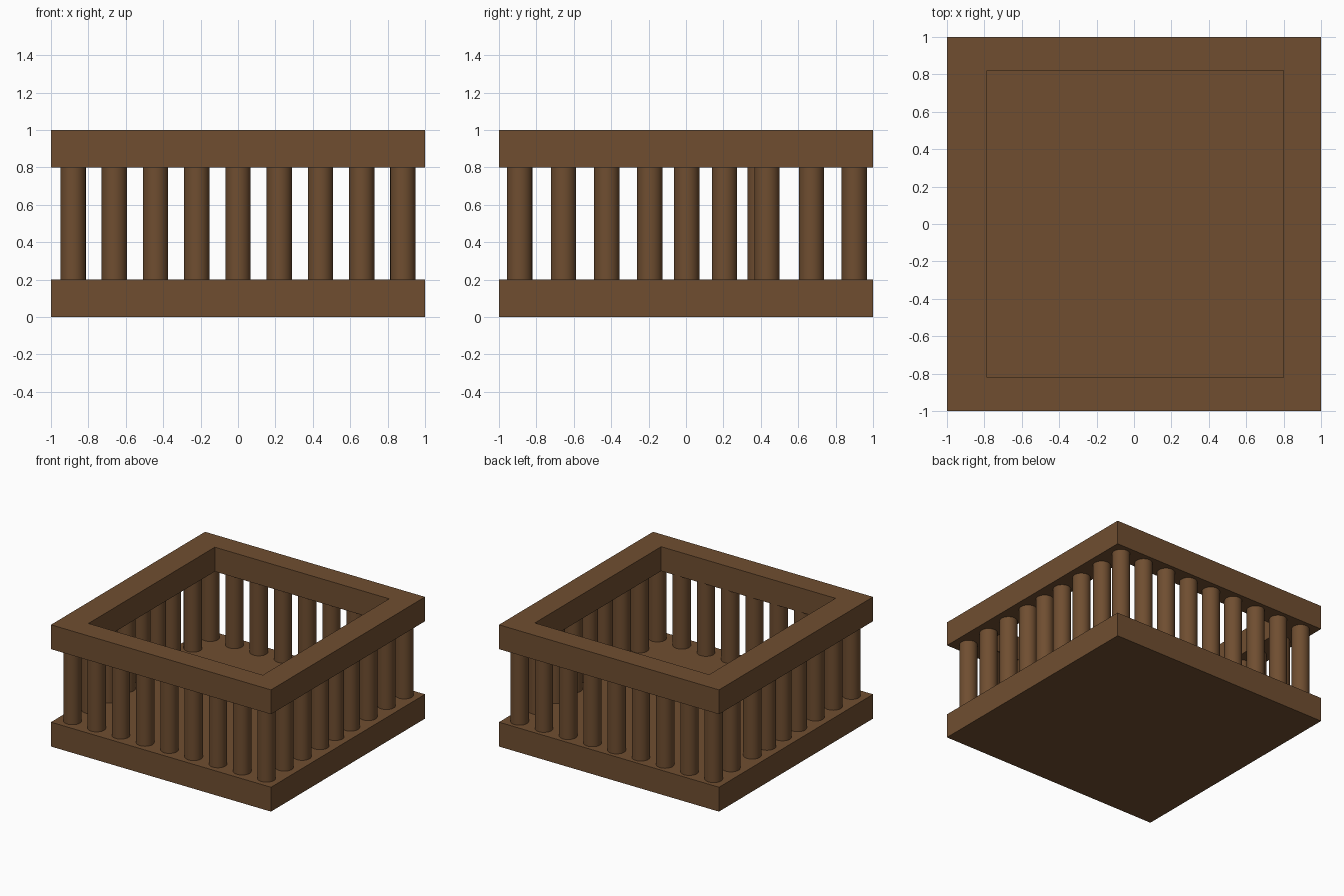
import bpy, bmesh, math

if "Cube" in bpy.data.objects:
    bpy.data.objects.remove(bpy.data.objects["Cube"])

wood = bpy.data.materials.new("brown_wood")
wood.diffuse_color = (0.16, 0.076, 0.03, 1)
wood.use_nodes = True
wood.node_tree.nodes["Principled BSDF"].inputs["Base Color"].default_value = wood.diffuse_color


def add_mesh(name, bm):
    bmesh.ops.recalc_face_normals(bm, faces=bm.faces[:])
    mesh = bpy.data.meshes.new(name)
    bm.to_mesh(mesh)
    bm.free()
    mesh.materials.append(wood)
    ob = bpy.data.objects.new(name, mesh)
    bpy.context.collection.objects.link(ob)
    return ob


def rect_loop(bm, x0, x1, y0, y1, z):
    return [bm.verts.new((x, y, z)) for x, y in ((x0, y0), (x1, y0), (x1, y1), (x0, y1))]


def bridge(bm, a, b):
    for i in range(4):
        j = (i + 1) % 4
        bm.faces.new((a[i], a[j], b[j], b[i]))


# Solid base slab
bm = bmesh.new()
low = rect_loop(bm, -1, 1, -1, 1, 0)
high = rect_loop(bm, -1, 1, -1, 1, 0.2)
bridge(bm, low, high)
bm.faces.new(low)
bm.faces.new(high)
add_mesh("base_slab", bm)

# Top rail frame with rectangular opening
outer, inner = (-1, 1, -1, 1), (-0.785, 0.80, -0.82, 0.82)
bm = bmesh.new()
loops = [rect_loop(bm, *r, z) for r, z in ((outer, 0.8), (outer, 1.0), (inner, 1.0), (inner, 0.8))]
for k in range(4):
    bridge(bm, loops[k], loops[(k + 1) % 4])
add_mesh("top_rail", bm)


# Round balusters between base and rail
def baluster(name, x, y):
    bpy.ops.mesh.primitive_cylinder_add(vertices=32, radius=0.068, depth=0.6, location=(x, y, 0.5))
    ob = bpy.context.object
    ob.name = name
    ob.data.materials.append(wood)
    bpy.ops.object.shade_smooth_by_angle(angle=math.radians(40))


# Front and back rows, corners included
for i in range(9):
    x = -0.882 + i * 0.2205
    baluster(f"front_baluster_{i}", x, -0.89)
    baluster(f"back_baluster_{i}", x, 0.90)

# Side rows, hand-spaced
side_y = [-0.655, -0.423, -0.193, 0.003, 0.206]
for side, x, mid in (("right", 0.88, 0.433), ("left", -0.88, 0.396)):
    for i, y in enumerate(side_y + [mid, 0.671]):
        baluster(f"{side}_baluster_{i}", x, y)
